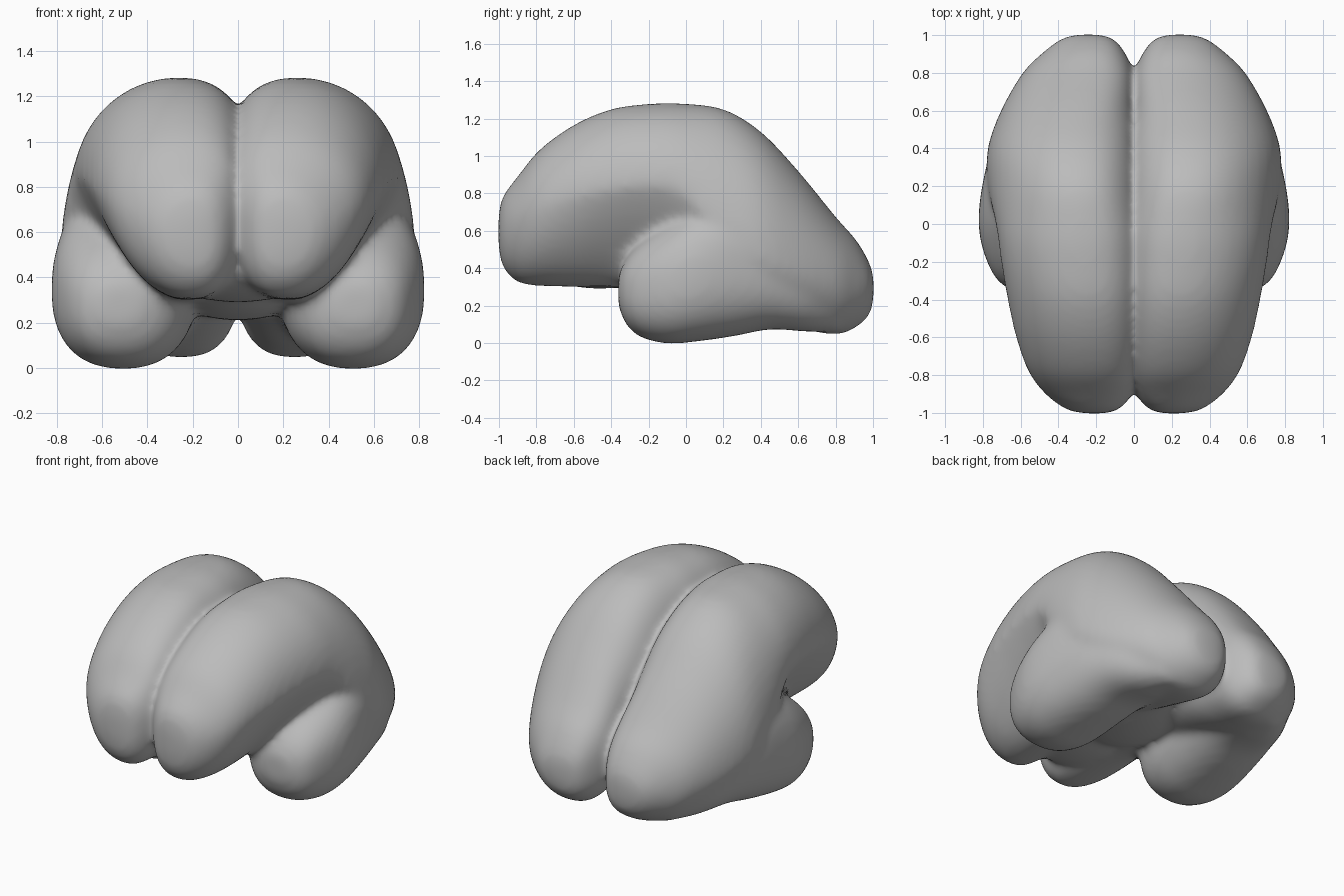
import bpy
import bmesh
import math

cube = bpy.data.objects.get("Cube")
if cube:
    bpy.data.objects.remove(cube, do_unlink=True)

SIDES = 44
STEPS = 5

# Each station: y, inner x, outer x, bottom z, widest z, top z, undercut of the lower flank
HEMISPHERE = [
    (-1.003, .16, .26, .53, .6, .67, 0),
    (-.98, .08, .36, .41, .61, .78, 0),
    (-.9, .01, .47, .325, .65, .89, .05),
    (-.78, -.03, .56, .305, .72, 1.035, .1),
    (-.6, -.05, .625, .3, .78, 1.165, .25),
    (-.4, -.06, .67, .3, .82, 1.25, .4),
    (-.2, -.06, .705, .285, .84, 1.278, .46),
    (-.02, -.06, .73, .26, .8, 1.28, .38),
    (.2, -.06, .775, .2, .58, 1.25, .03),
    (.4, -.045, .775, .14, .48, 1.13, 0),
    (.6, -.01, .705, .08, .4, .92, 0),
    (.8, .005, .59, .045, .34, .675, 0),
    (.91, .05, .48, .085, .31, .55, 0),
    (.98, .11, .385, .15, .3, .43, 0),
    (1.003, .19, .3, .24, .3, .35, 0),
]
TEMPORAL_LOBE = [
    (-.362, .43, .61, .2, .28, .36, 0),
    (-.32, .33, .7, .1, .28, .45, 0),
    (-.24, .25, .76, .03, .3, .54, 0),
    (-.1, .2, .81, -.003, .32, .64, 0),
    (.05, .18, .823, .007, .35, .73, 0),
    (.25, .17, .795, .035, .39, .81, 0),
    (.45, .16, .74, .072, .36, .72, 0),
    (.65, .15, .65, .06, .32, .55, 0),
    (.82, .18, .52, .06, .3, .45, 0),
]


def smooth_stations(stations):
    """Catmull-Rom interpolation between the stations."""
    out = []
    last = len(stations) - 1
    for i in range(last):
        a, b, c, d = (stations[min(max(i + k, 0), last)] for k in (-1, 0, 1, 2))
        for s in range(STEPS):
            t = s / STEPS
            out.append([q + .5 * t * (r - p + t * (2 * p - 5 * q + 4 * r - w
                        + t * (3 * (q - r) + w - p)))
                        for p, q, r, w in zip(a, b, c, d)])
    out.append(stations[-1])
    return out


def rounded(value, power):
    return math.copysign(abs(value) ** (2 / power), value)


def loft(bm, stations, side, peak, inner_power, outer_power):
    """Skin egg-shaped sections along y on one side of the body."""
    rings = []
    for y, inner, outer, low, mid, high, undercut in smooth_stations(stations):
        centre = inner + peak * (outer - inner)
        ring = []
        for k in range(SIDES):
            angle = math.tau * k / SIDES
            u, v = math.cos(angle), math.sin(angle)
            power = outer_power if u > 0 else inner_power
            u, v = rounded(u, power), rounded(v, power)
            if u > 0 and v < 0:
                u *= 1 + undercut * v
            x = centre + u * (outer - centre if u > 0 else centre - inner)
            z = mid + v * (high - mid if v > 0 else mid - low)
            ring.append(bm.verts.new((side * x, y, z)))
        rings.append(ring)
    for a, b in zip(rings, rings[1:]):
        for k in range(SIDES):
            n = (k + 1) % SIDES
            bm.faces.new((a[k], a[n], b[n], b[k]))
    bm.faces.new(rings[0])
    bm.faces.new(rings[-1])


def blob(bm, centre, radii):
    """Add an ellipsoid."""
    ball = bmesh.ops.create_uvsphere(bm, u_segments=24, v_segments=16, radius=1)
    for vert in ball["verts"]:
        vert.co = [c + r * p for c, r, p in zip(centre, radii, vert.co)]


# Both hemispheres with their temporal lobes
bm = bmesh.new()
for side in (1, -1):
    loft(bm, HEMISPHERE, side, .42, 2.5, 2)
    loft(bm, TEMPORAL_LOBE, side, .5, 2.3, 2.4)

# Bridges joining the halves underneath, at the middle and the front
blob(bm, (0, .08, .42), (.36, .52, .21))
blob(bm, (0, -.46, .44), (.34, .36, .15))
bmesh.ops.recalc_face_normals(bm, faces=bm.faces[:])
mesh = bpy.data.meshes.new("brain")
bm.to_mesh(mesh)
bm.free()
brain = bpy.data.objects.new("brain", mesh)
bpy.context.collection.objects.link(brain)

# Fuse into one soft skin
remesh = brain.modifiers.new("fuse", "REMESH")
remesh.mode = "VOXEL"
remesh.voxel_size = .022
remesh.use_smooth_shade = True
soften = brain.modifiers.new("soften", "SMOOTH")
soften.factor = .5
soften.iterations = 14
bpy.context.view_layer.update()
graph = bpy.context.evaluated_depsgraph_get()
skin = bpy.data.meshes.new_from_object(brain.evaluated_get(graph))
brain.modifiers.clear()
brain.data = skin

# Plain grey, smooth shaded
grey = bpy.data.materials.new("plain grey")
grey.use_nodes = True
colour = (.5, .5, .5, 1)
grey.diffuse_color = colour
grey.node_tree.nodes["Principled BSDF"].inputs["Base Color"].default_value = colour
skin.materials.clear()
skin.materials.append(grey)
for face in skin.polygons:
    face.material_index = 0
    face.use_smooth = True
